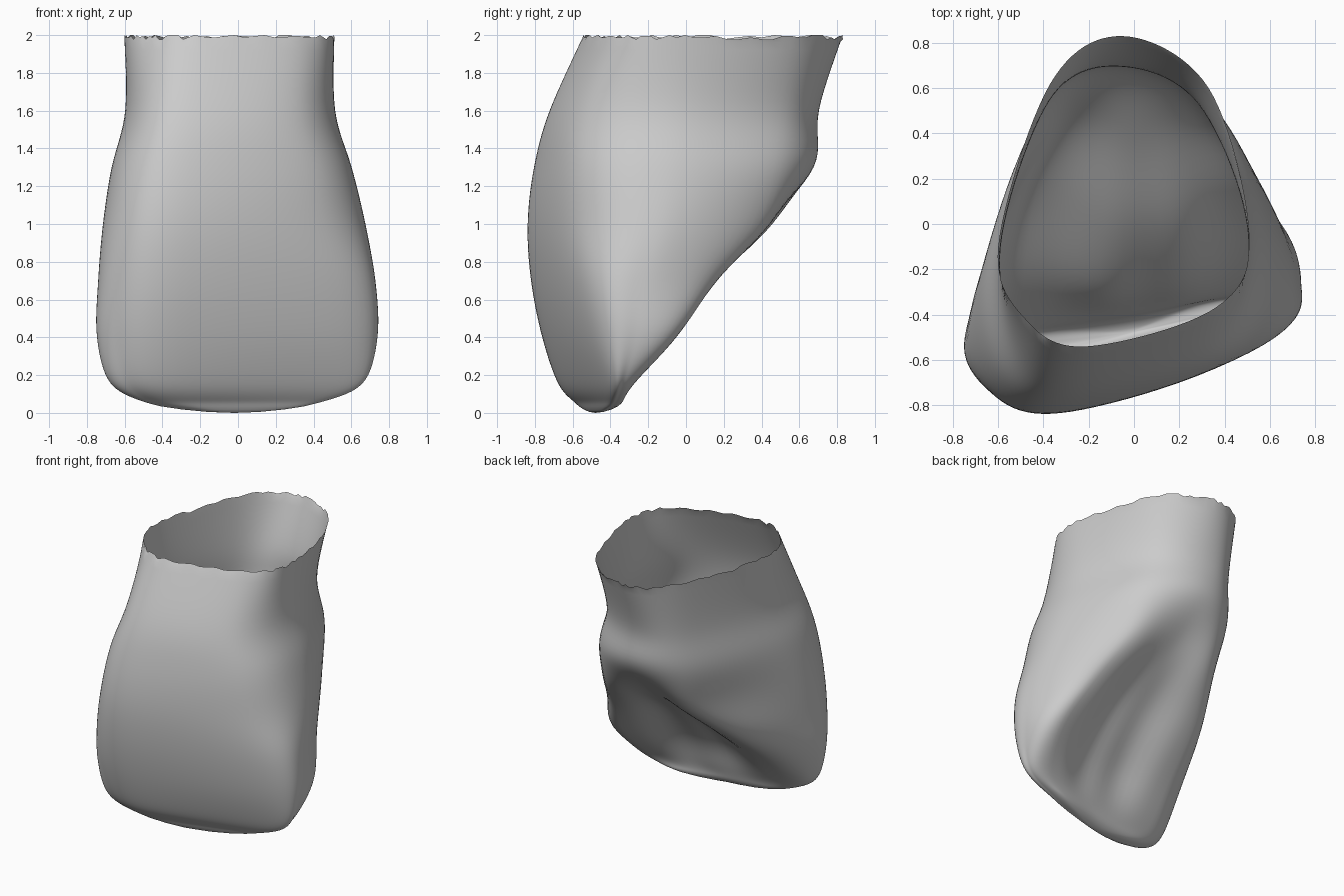
import bpy, bmesh, math, random
from mathutils import Vector

if "Cube" in bpy.data.objects:
    bpy.data.objects.remove(bpy.data.objects["Cube"])
random.seed(4)

# Cross-sections from the open rim down to the biting edge. Points run:
# front-left, front, front-right, right, back-right, back, back-left, left
SECTIONS = [
    (2.00, [(-.47, -.43), (-.20, -.54), (.36, -.37), (.51, -.05), (.33, .60), (-.05, .83), (-.37, .62), (-.60, -.10)]),
    (1.60, [(-.50, -.60), (-.22, -.72), (.36, -.52), (.51, -.06), (.28, .53), (-.08, .70), (-.37, .55), (-.59, -.10)]),
    (1.30, [(-.58, -.68), (-.26, -.80), (.44, -.56), (.60, -.10), (.37, .50), (-.03, .68), (-.40, .51), (-.66, -.20)]),
    (1.00, [(-.62, -.73), (-.28, -.83), (.50, -.56), (.67, -.13), (.39, .41), (.00, .40), (-.37, .41), (-.70, -.30)]),
    (0.70, [(-.65, -.73), (-.30, -.81), (.58, -.53), (.72, -.22), (.50, .16), (.04, .00), (-.47, .12), (-.73, -.42)]),
    (0.40, [(-.66, -.69), (-.32, -.75), (.60, -.48), (.735, -.26), (.60, -.05), (.05, -.27), (-.52, -.23), (-.74, -.50)]),
    (0.15, [(-.60, -.64), (-.30, -.66), (.55, -.42), (.645, -.33), (.52, -.28), (.05, -.37), (-.52, -.44), (-.67, -.55)]),
    (0.05, [(-.45, -.57), (-.25, -.57), (.34, -.42), (.41, -.37), (.33, -.34), (.00, -.41), (-.38, -.47), (-.47, -.53)]),
]
AROUND, DOWN = 12, 8


def spline(p0, p1, p2, p3, t):
    return 0.5 * (2 * p1 + (p2 - p0) * t + (2 * p0 - 5 * p1 + 4 * p2 - p3) * t * t
                  + (3 * p1 - p0 - 3 * p2 + p3) * t ** 3)


def closed_ring(z, pts):
    v = [Vector((x, y, z)) for x, y in pts]
    n = len(v)
    return [spline(v[i - 1], v[i], v[(i + 1) % n], v[(i + 2) % n], k / AROUND)
            for i in range(n) for k in range(AROUND)]


# Loft smoothly through the sections
keys = [closed_ring(z, pts) for z, pts in SECTIONS]
last = len(keys) - 1
rings = []
for i in range(last):
    quad = [keys[max(i - 1, 0)], keys[i], keys[i + 1], keys[min(i + 2, last)]]
    for k in range(DOWN):
        rings.append([spline(*p, k / DOWN) for p in zip(*quad)])
rings.append(keys[-1])

# Rounded biting edge closing the bottom
tip = Vector((-.02, -.48, 0))
for scale, z in ((.85, .035), (.6, .018), (.3, .005)):
    rings.append([Vector((tip.x + (p.x - tip.x) * scale, tip.y + (p.y - tip.y) * scale, z))
                  for p in keys[-1]])

# Faint vertical ridges inside the hollow at the back
for ring in rings:
    for j, p in enumerate(ring):
        a = j / AROUND - 5
        if abs(a) < 1 and .1 < p.z < 1:
            p.y += .02 * math.cos(a * 3 * math.pi) * math.cos(a * math.pi / 2) * math.sin((p.z - .1) / .9 * math.pi)

# Soften the loft, keeping the rim in place
for _ in range(3):
    rings[1:-3] = [[q * .5 + (u + d) * .25 for u, q, d in zip(rings[i - 1], rings[i], rings[i + 1])]
                   for i in range(1, len(rings) - 3)]

# Ragged open rim
for p in rings[0]:
    p.z -= random.choice((0, .005, .012, .022))

bm = bmesh.new()
grid = [[bm.verts.new(p) for p in ring] for ring in rings]
end = bm.verts.new(tip)
n = len(grid[0])
for up, low in zip(grid, grid[1:]):
    for j in range(n):
        k = (j + 1) % n
        bm.faces.new((up[j], low[j], low[k], up[k]))
for j in range(n):
    bm.faces.new((grid[-1][j], end, grid[-1][(j + 1) % n]))
for f in bm.faces:
    f.smooth = True
mesh = bpy.data.meshes.new("tooth_shell")
bm.to_mesh(mesh)
bm.free()
shell = bpy.data.objects.new("tooth_shell", mesh)
bpy.context.collection.objects.link(shell)
